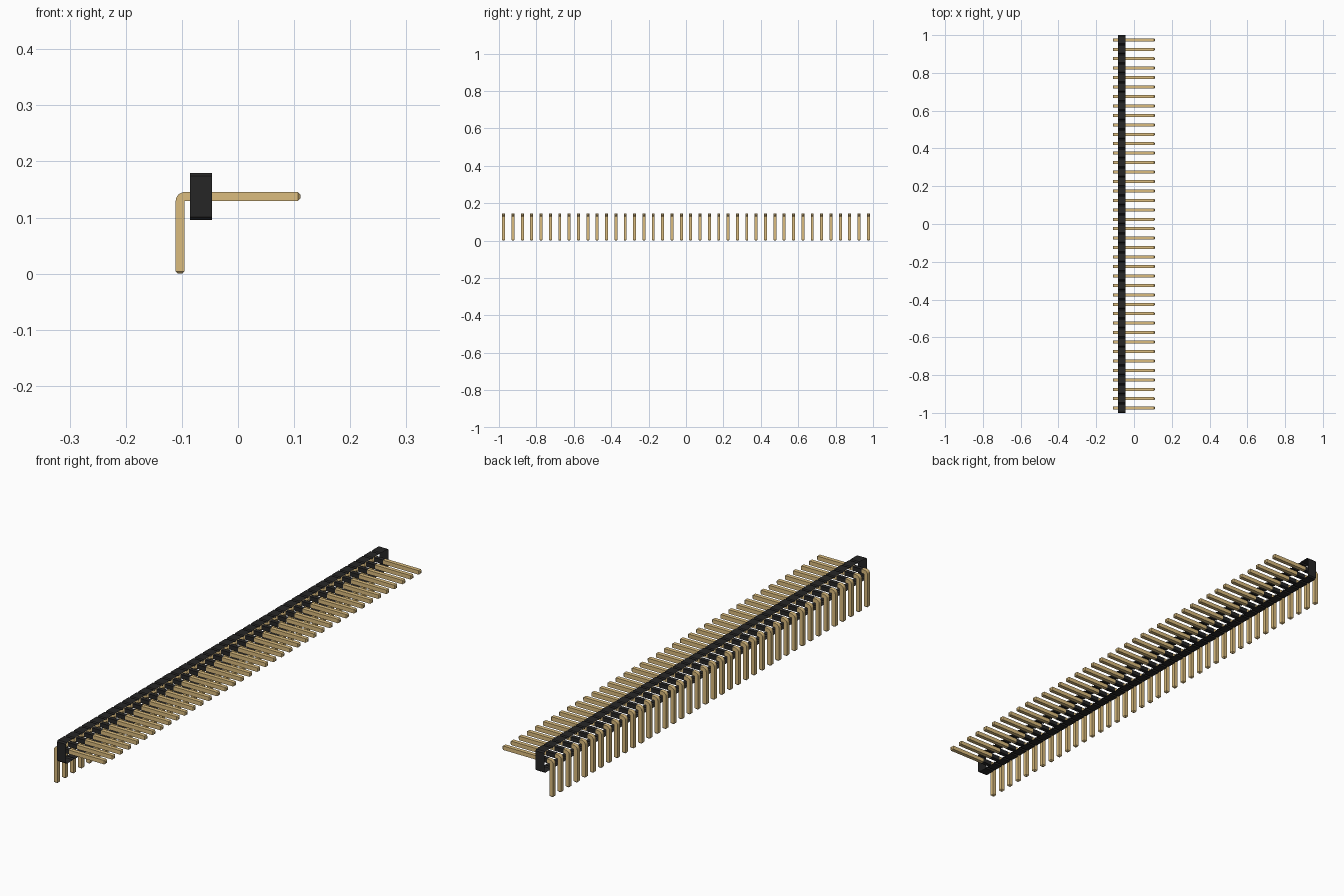
import bpy, bmesh, math
from mathutils import Vector

cube = bpy.data.objects.get("Cube")
if cube:
    bpy.data.objects.remove(cube, do_unlink=True)

COUNT, PITCH = 40, 0.05
PIN_W, TAPER, PIN_Z = 0.0156, 0.004, 0.1375
X_END = 0.111
BODY_X = (-0.0855, -0.0463)
BODY_Z = (0.096, 0.179)
NOTCH = 0.005


def material(name, color, roughness):
    mat = bpy.data.materials.new(name)
    mat.use_nodes = True
    mat.diffuse_color = (*color, 1)
    bsdf = mat.node_tree.nodes["Principled BSDF"]
    bsdf.inputs["Base Color"].default_value = (*color, 1)
    bsdf.inputs["Roughness"].default_value = roughness
    return mat


def loft(name, rings, mat, capped):
    """Skin a list of closed rings of points; caps are optional."""
    bm = bmesh.new()
    loops = [[bm.verts.new(p) for p in ring] for ring in rings]
    n = len(loops[0])
    for a, b in zip(loops, loops[1:]):
        for i in range(n):
            j = (i + 1) % n
            bm.faces.new((a[i], a[j], b[j], b[i]))
    if capped:
        bm.faces.new(loops[0])
        bm.faces.new(loops[-1])
    bmesh.ops.recalc_face_normals(bm, faces=bm.faces)
    mesh = bpy.data.meshes.new(name)
    bm.to_mesh(mesh)
    bm.free()
    mesh.materials.append(mat)
    obj = bpy.data.objects.new(name, mesh)
    bpy.context.collection.objects.link(obj)
    return obj


def repeat(obj):
    """Repeat a part once per contact along the strip."""
    obj.location.y = -(COUNT - 1) * PITCH / 2
    arr = obj.modifiers.new("row", 'ARRAY')
    arr.count = COUNT
    arr.use_relative_offset = False
    arr.use_constant_offset = True
    arr.constant_offset_displace = (0, PITCH, 0)


gold = material("pin_gold", (0.708, 0.504, 0.209), 0.4)
black = material("housing_black", (0.0195, 0.019, 0.019), 0.6)


# Pins: square wire with tapered tips and a rounded outer bend
def section(inner, outer, half):
    return [(inner.x, -half, inner.y), (outer.x, -half, outer.y),
            (outer.x, half, outer.y), (inner.x, half, inner.y)]


def station(center, direction, inset=0.0):
    half = PIN_W / 2 - inset
    side = Vector(direction) * half
    return section(Vector(center) - side, Vector(center) + side, half)


leg_x = -X_END + PIN_W / 2
corner = Vector((leg_x + PIN_W / 2, PIN_Z - PIN_W / 2))
rings = [station((leg_x, 0), (-1, 0), TAPER),
         station((leg_x, TAPER), (-1, 0))]
BEND_STEPS = 8
for k in range(BEND_STEPS + 1):
    a = math.pi / 2 * k / BEND_STEPS
    outer = corner + PIN_W * Vector((-math.cos(a), math.sin(a)))
    rings.append(section(corner, outer, PIN_W / 2))
rings += [station((X_END - TAPER, PIN_Z), (0, 1)),
          station((X_END, PIN_Z), (0, 1), TAPER)]
pins = loft("pins", rings, gold, True)
bm = bmesh.new()
bm.from_mesh(pins.data)
bmesh.ops.remove_doubles(bm, verts=bm.verts, dist=1e-6)
bmesh.ops.recalc_face_normals(bm, faces=bm.faces)
bm.to_mesh(pins.data)
bm.free()
bpy.context.view_layer.objects.active = pins
pins.select_set(True)
bpy.ops.object.shade_smooth_by_angle(angle=math.radians(30))
pins.select_set(False)
repeat(pins)

# Housing: notched shell, open toward both pin sides
bottom, top = [], []
for i in range(COUNT):
    y0 = (i - COUNT / 2) * PITCH
    y1 = y0 + PITCH
    for edge, z, inward in ((bottom, BODY_Z[0], NOTCH), (top, BODY_Z[1], -NOTCH)):
        if i == 0:
            edge.append((y0, z + inward))
        edge += [(y0 + NOTCH, z), (y1 - NOTCH, z), (y1, z + inward)]
outline = bottom + top[::-1]
loft("housing", [[(x, y, z) for y, z in outline] for x in BODY_X], black, False)

# Sleeves: square passages that carry the pins through the housing
h = PIN_W / 2 + 0.0004
square = [(-h, -h), (h, -h), (h, h), (-h, h)]
sleeves = loft("pin_sleeves",
               [[(x, y, PIN_Z + z) for y, z in square] for x in BODY_X],
               black, False)
repeat(sleeves)
